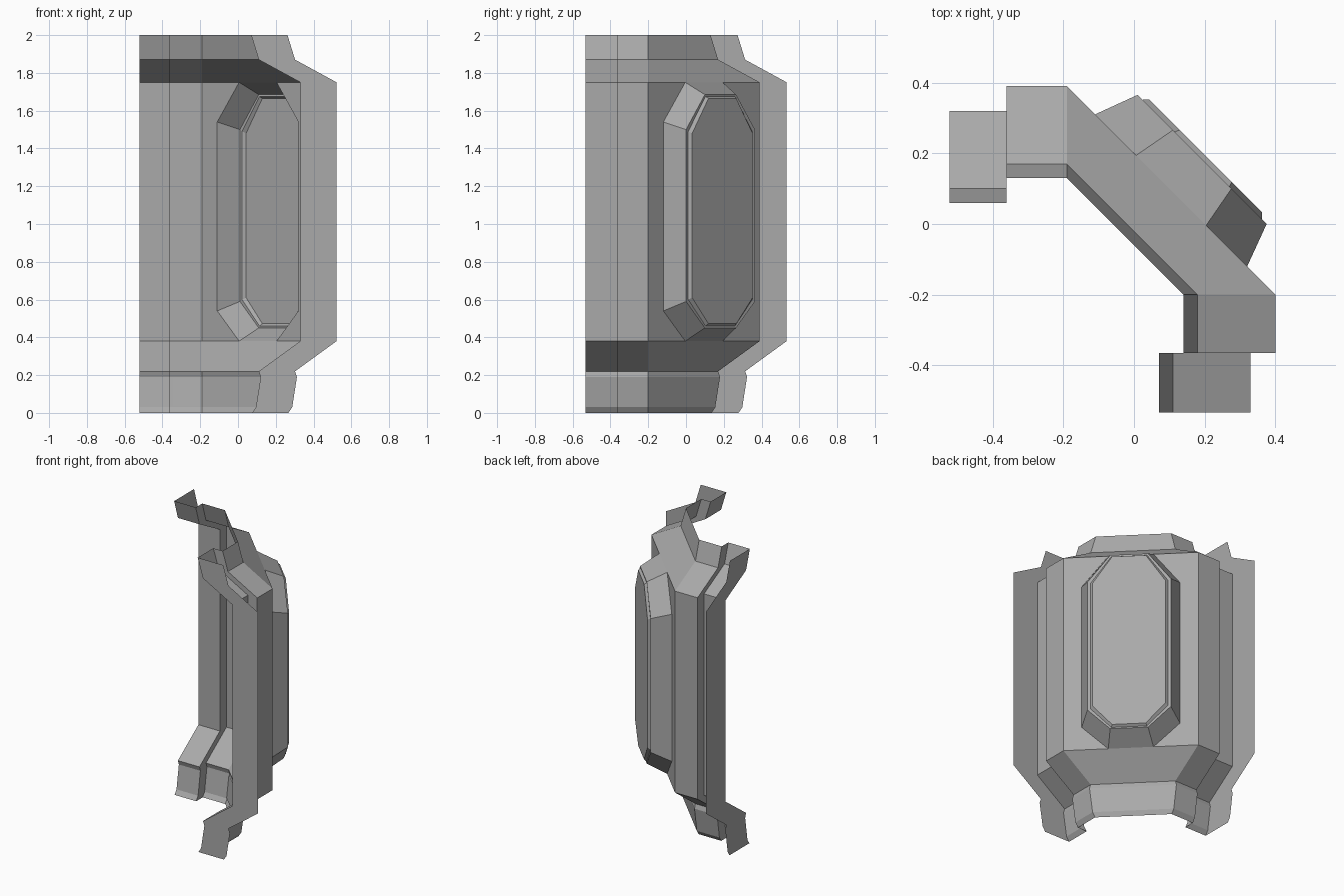
import bpy
from mathutils import Vector

cube = bpy.data.objects.get("Cube")
if cube:
    bpy.data.objects.remove(cube)

grey = bpy.data.materials.new("plain grey")
grey.use_nodes = True
grey.diffuse_color = (0.4, 0.4, 0.4, 1)
grey.node_tree.nodes["Principled BSDF"].inputs["Base Color"].default_value = (0.4, 0.4, 0.4, 1)


def build(name, verts, faces):
    mesh = bpy.data.meshes.new(name)
    mesh.from_pydata(verts, [], faces)
    mesh.materials.append(grey)
    obj = bpy.data.objects.new(name, mesh)
    bpy.context.collection.objects.link(obj)
    return obj


# Height and outward offset of the wall section, top to bottom
SECTION = [(2, -.26), (1.87, -.22), (1.75, 0), (.38, 0),
           (.22, -.22), (.19, -.21), (.03, -.235), (0, -.255)]
WALL, DIAGONAL = 2, 3      # section band and plan segment holding the window


def plan(d, end=None):
    """Plan of the corner wall at offset d; end trims it to the stepped part."""
    left = [(-.522, .32 + d), (-.36, .32 + d), (-.36, .39 + d), (-.19, .39 + d)]
    right = [(.40 + d, -.20), (.40 + d, -.365), (.33 + d, -.365), (.33 + d, -.533)]
    if end is not None:
        left = [(end, .39 + d), left[3]]
        right = [right[0], (.40 + d, end - .01)]
    return left + right


def sweep(name, section, end=None, skip=None):
    rows = [[(x, y, z) for x, y in plan(d, end)] for z, d in section]
    n = len(rows[0])
    faces = []
    for r in range(len(rows) - 1):
        for i in range(n - 1):
            if (r, i) != skip:
                a = r * n + i
                faces.append((a, a + 1, a + n + 1, a + n))
    return build(name, sum(rows, []), faces)


sweep("corner_wall", SECTION, skip=(WALL, DIAGONAL))
sweep("base_inner_panel", [(z, d - .006) for z, d in ((.185, -.21), (.035, -.235))], end=-.345)


# Flat flanges at both ends of the wall
def flange(name, point, width, flip):
    verts = [point(d + w, z) for z, d in SECTION for w in (0, width)]
    faces = [(a, a + 2, a + 3, a + 1) for a in range(0, len(verts) - 2, 2)]
    build(name, verts, [f[::-1] for f in faces] if flip else faces)


flange("front_flange", lambda d, z: (.33 + d, -.533, z), .192, False)
flange("side_flange", lambda d, z: (-.522, .32 + d, z), .213, False)

# Diagonal face: along it, up, and out from it
CENTRE = Vector((.105, .095, 0))
ALONG = Vector((1, -1, 0)).normalized()
OUT = Vector((1, 1, 0)).normalized()


def on_diagonal(t, z, h=0):
    return CENTRE + ALONG * t + OUT * h + Vector((0, 0, z))


def octagon(side, narrow, low, low_side, high_side, high, h):
    half = [(narrow, low), (side, low_side), (side, high_side), (narrow, high)]
    return [on_diagonal(t, z, h) for t, z in half + [(-t, z) for t, z in half[::-1]]]


# Window housing: sloped frame, narrow ledge and raised panel
rings = [octagon(.304, .14, .38, .54, 1.54, 1.75, 0),
         octagon(.258, .117, .45, .59, 1.50, 1.685, .124),
         octagon(.240, .110, .46, .60, 1.49, 1.675, .122),
         octagon(.226, .104, .472, .61, 1.48, 1.665, .138)]
faces = [(r * 8 + i, r * 8 + (i + 1) % 8, r * 8 + 8 + (i + 1) % 8, r * 8 + 8 + i)
         for r in range(len(rings) - 1) for i in range(8)]
faces.append(tuple(range(24, 32)))
build("window_housing", sum(rings, []), [f for f in faces])

# Diagonal wall either side of the window housing
edge = .417
for name, s in (("wall_beside_window_left", -1), ("wall_beside_window_right", 1)):
    outline = [(edge, .38), (edge, 1.75), (.14, 1.75), (.304, 1.54), (.304, .54), (.14, .38)]
    verts = [on_diagonal(s * t, z) for t, z in outline]
    quads = [(0, 1, 3, 4), (1, 2, 3), (0, 4, 5)]
    build(name, verts, [f[::-1] if s > 0 else f for f in quads])

# Face every surface outward, away from the inside of the corner
for obj in bpy.context.collection.objects:
    if obj.type == 'MESH' and obj.name.startswith(("window", "wall", "corner")):
        mesh = obj.data
        total = sum((p.normal * p.area for p in mesh.polygons), Vector())
        if total.dot(OUT) < 0:
            mesh.flip_normals()
